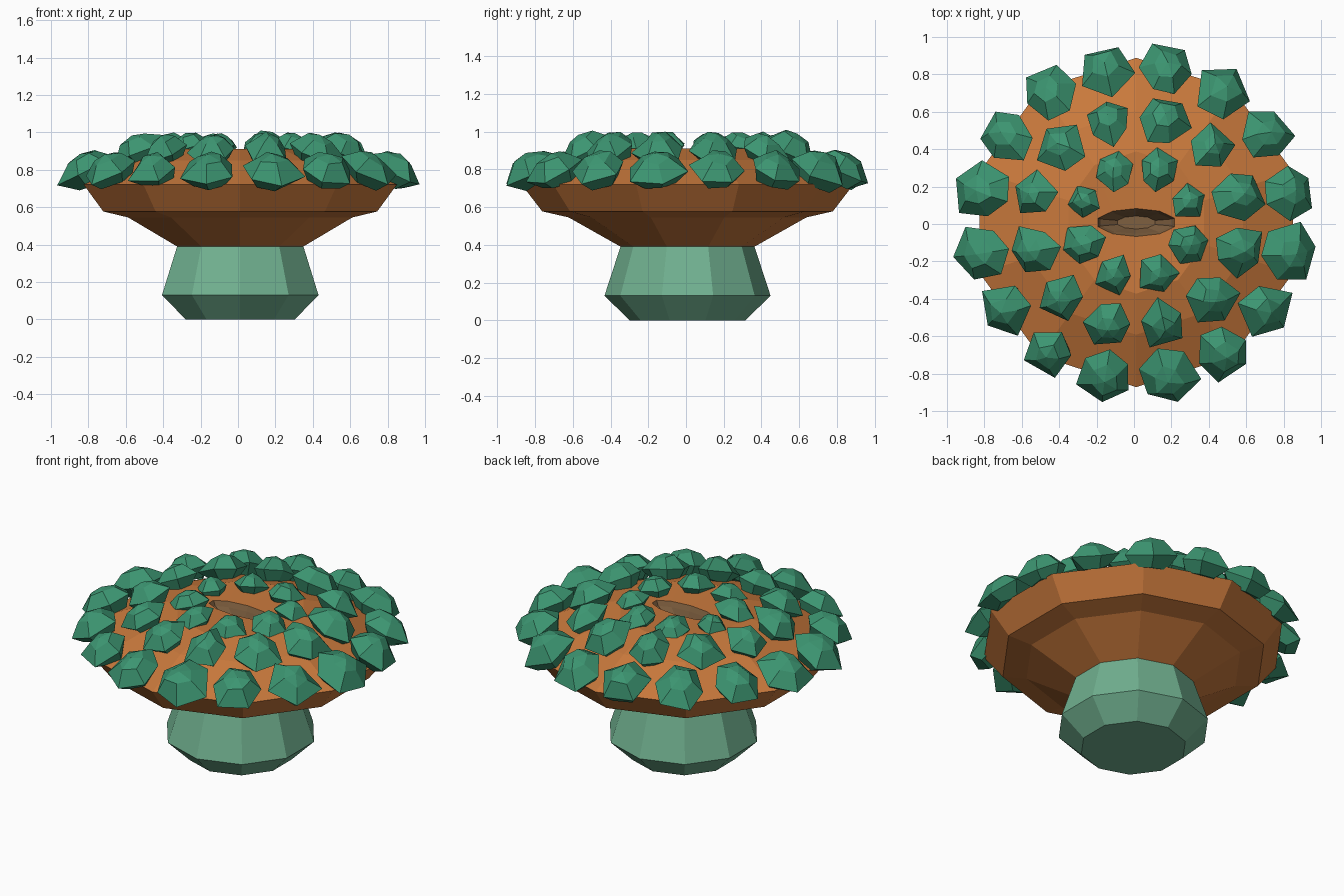
import bpy, bmesh, random
from math import sin, cos, pi, radians
from mathutils import Matrix, Vector

random.seed(7)
cube = bpy.data.objects.get("Cube")
if cube:
    bpy.data.objects.remove(cube, do_unlink=True)

CENTRE = Vector((0.012, 0.008, 0))


def material(name, rgb):
    m = bpy.data.materials.new(name)
    m.use_nodes = True
    m.diffuse_color = (*rgb, 1)
    m.node_tree.nodes["Principled BSDF"].inputs["Base Color"].default_value = (*rgb, 1)
    return m


orange = material("cap_orange", (0.58, 0.19, 0.045))
sage = material("stem_sage", (0.165, 0.44, 0.28))
green = material("bud_green", (0.045, 0.30, 0.165))
umber = material("mouth_umber", (0.21, 0.115, 0.05))


def loft(bm, rings, close_start=False, close_end=False):
    """Join rings of points with quads, capping the ends on request."""
    loops = [[bm.verts.new(p) for p in ring] for ring in rings]
    for a, b in zip(loops, loops[1:]):
        n = len(a)
        for i in range(n):
            j = (i + 1) % n
            bm.faces.new((a[i], a[j], b[j], b[i]))
    if close_start:
        bm.faces.new(loops[0][::-1])
    if close_end:
        bm.faces.new(loops[-1])
    return loops


def finish(bm, name, mat):
    bmesh.ops.recalc_face_normals(bm, faces=bm.faces)
    mesh = bpy.data.meshes.new(name)
    bm.to_mesh(mesh)
    bm.free()
    mesh.materials.append(mat)
    obj = bpy.data.objects.new(name, mesh)
    bpy.context.collection.objects.link(obj)
    return obj


def ring(rx, ry, z, sides=10):
    """Decagon ring with a corner on the front and back."""
    return [CENTRE + Vector((rx * sin(2 * pi * i / sides), ry * cos(2 * pi * i / sides), z))
            for i in range(sides)]


# Stem
bm = bmesh.new()
loft(bm, [ring(r, r, z) for r, z in ((0.307, 0), (0.44, 0.13), (0.355, 0.39))], True, True)
finish(bm, "stem", sage)

# Cap: bowl, rim and dome, with an elongated mouth sunk in the top
bm = bmesh.new()
profile = ((0.355, 0.39), (0.63, 0.545), (0.77, 0.577), (0.88, 0.72), (0.6, 0.85), (0.38, 0.91))
lip = ring(0.215, 0.075, 0.9)
loft(bm, [ring(r, r, z) for r, z in profile] + [lip], close_start=True)
mouth_loops = [lip, ring(0.2, 0.06, 0.87), ring(0.105, 0.035, 0.8)]
loft(bm, mouth_loops, close_end=True)
bmesh.ops.remove_doubles(bm, verts=bm.verts, dist=0.0005)
cap = finish(bm, "cap", orange)
cap.data.materials.append(umber)
for face in cap.data.polygons:
    c = face.center - CENTRE
    if abs(c.x) < 0.22 and abs(c.y) < 0.075 and c.z < 0.9:
        face.material_index = 1
    if c.z < 0.5:
        face.material_index = 0


# Faceted buds leaning outwards
def bud(bm, angle, dist, z, width, height, tilt):
    sides = random.choice((5, 6, 6))
    phase = random.uniform(0, 2 * pi)
    place = (Matrix.Translation(CENTRE + Vector((dist * cos(angle), dist * sin(angle), z)))
             @ Matrix.Rotation(angle, 4, "Z") @ Matrix.Rotation(tilt, 4, "Y"))
    rings = []
    for r, h in ((0.6, -0.75), (1, 0), (0.5, 0.75)):
        pts = []
        for i in range(sides):
            a = phase + 2 * pi * i / sides
            k = r * random.uniform(0.88, 1.14)
            x, y = k * cos(a), k * sin(a)
            # wider towards the outer end
            p = Vector((x * 1.1 * width, y * (1 + 0.2 * x) * width,
                        (h + random.uniform(-0.12, 0.12)) * height))
            pts.append(place @ p)
        rings.append(pts)
    loops = loft(bm, rings, close_start=True)
    tip = bm.verts.new(place @ Vector((0, 0, height)))
    top = loops[-1]
    for i in range(sides):
        bm.faces.new((top[i], top[(i + 1) % sides], tip))


rows = (("inner_buds", 8, 0.30, 0.925, 0.098, 0.068, 15),
        ("middle_buds", 12, 0.56, 0.905, 0.125, 0.085, 27),
        ("outer_buds", 16, 0.83, 0.80, 0.148, 0.092, 27))
for name, count, dist, z, width, height, tilt in rows:
    bm = bmesh.new()
    for i in range(count):
        size = random.uniform(0.92, 1.1)
        bud(bm, 2 * pi * (i + 0.5) / count, dist, z, width * size, height * size, radians(tilt))
    finish(bm, name, green)
